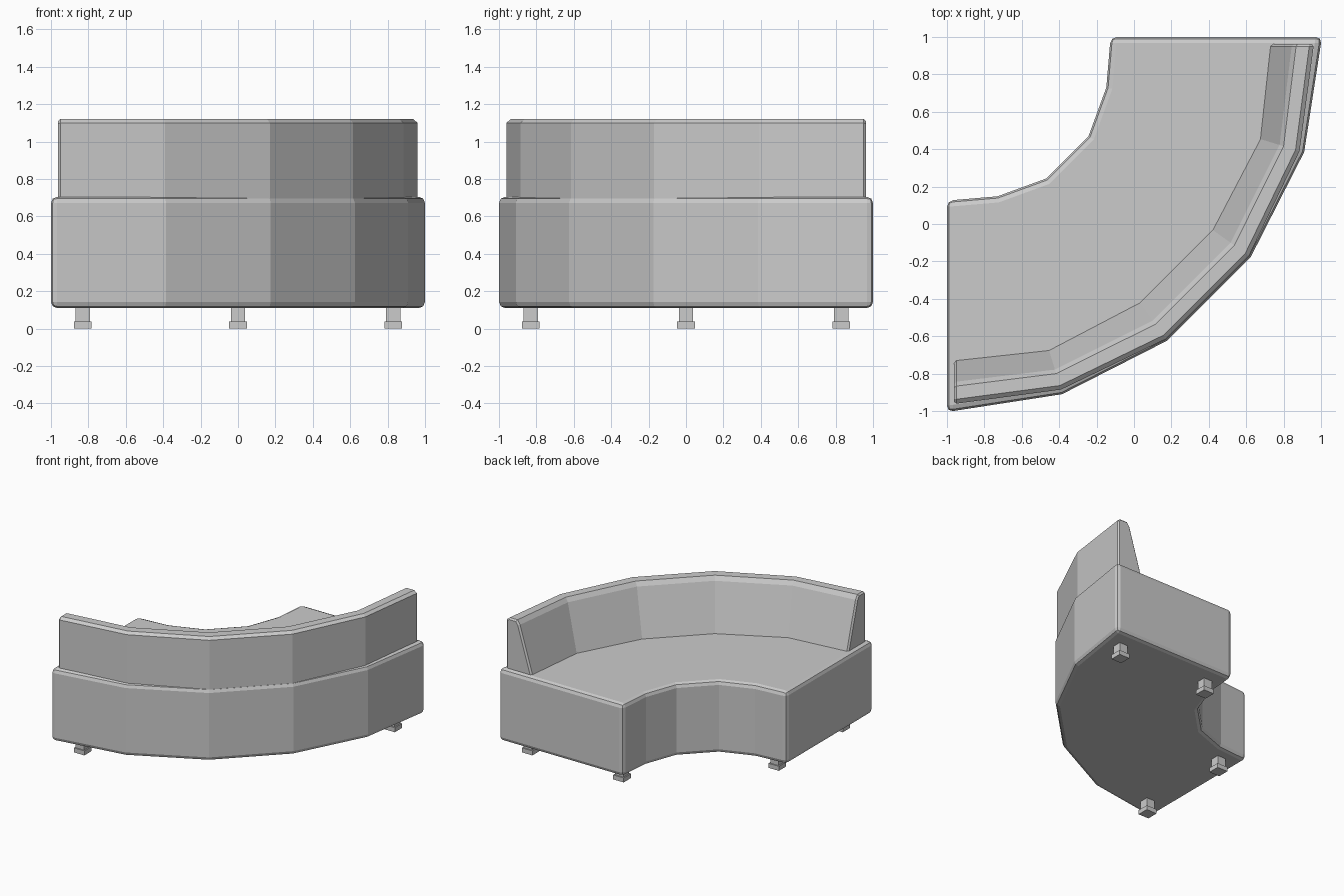
import bpy
import bmesh
from mathutils import Vector

cube = bpy.data.objects.get("Cube")
if cube:
    bpy.data.objects.remove(cube, do_unlink=True)

fabric = bpy.data.materials.new("light_grey")
fabric.use_nodes = True
grey = (0.6, 0.6, 0.6, 1)
fabric.diffuse_color = grey
fabric.node_tree.nodes["Principled BSDF"].inputs["Base Color"].default_value = grey


def finish(bm, name):
    bmesh.ops.recalc_face_normals(bm, faces=bm.faces)
    mesh = bpy.data.meshes.new(name)
    bm.to_mesh(mesh)
    bm.free()
    mesh.materials.append(fabric)
    obj = bpy.data.objects.new(name, mesh)
    bpy.context.collection.objects.link(obj)
    return obj


def arc(half):
    """Complete a curve by reflecting its half across the sofa's diagonal."""
    return [Vector(p) for p in half] + [Vector((-y, -x)) for x, y in reversed(half)]


# Seat base: curved outline, extruded, with rounded rims and corners
outer = arc([(-1, -1.005), (-0.385, -0.91), (0.175, -0.625)])
inner = arc([(-1, 0.125), (-0.73, 0.148), (-0.47, 0.243)])
outline = outer + inner[::-1]
corners = [outer[0], outer[-1], inner[0], inner[-1]]

bm = bmesh.new()
bottom = bm.faces.new([bm.verts.new((p.x, p.y, 0.11)) for p in outline])
side = bmesh.ops.extrude_face_region(bm, geom=[bottom])["geom"]
for v in side:
    if isinstance(v, bmesh.types.BMVert):
        v.co.z = 0.705
bmesh.ops.recalc_face_normals(bm, faces=bm.faces)
rounded = []
for e in bm.edges:
    a, b = e.verts
    flat = abs(a.co.z - b.co.z) < 0.01
    if flat or any((a.co.xy - c).length < 0.01 for c in corners):
        rounded.append(e)
bmesh.ops.bevel(bm, geom=rounded, offset=0.033, segments=2, profile=0.5, affect='EDGES')
finish(bm, "seat_base")

# Backrest: sloped cross-section lofted between its outer and inner curves
back_outer = arc([(-0.962, -0.962), (-0.39, -0.885), (0.17, -0.615)])
back_inner = arc([(-0.962, -0.727), (-0.455, -0.672), (0.03, -0.418)])
section = [(0, 0.69), (0, 1.1), (0.1, 1.12), (0.4, 1.12), (0.5, 1.085), (1, 0.69)]

bm = bmesh.new()
rings = []
for o, i in zip(back_outer, back_inner):
    rings.append([bm.verts.new((*o.lerp(i, t), z)) for t, z in section])
n = len(section)
for r, s in zip(rings, rings[1:]):
    for k in range(n):
        bm.faces.new((r[k], r[(k + 1) % n], s[(k + 1) % n], s[k]))
caps = [bm.faces.new(rings[0]), bm.faces.new(rings[-1])]
bmesh.ops.recalc_face_normals(bm, faces=bm.faces)
cap_edges = [e for f in caps for e in f.edges if max(v.co.z for v in e.verts) > 0.8]
bmesh.ops.bevel(bm, geom=cap_edges, offset=0.012, segments=1, affect='EDGES')
finish(bm, "backrest")


# Legs: a square stem on a wider foot
def add_box(bm, x, y, width, z0, z1):
    verts = bmesh.ops.create_cube(bm, size=1)["verts"]
    bmesh.ops.scale(bm, vec=(width, width, z1 - z0), verts=verts)
    bmesh.ops.translate(bm, vec=(x, y, (z0 + z1) / 2), verts=verts)


places = {
    "leg_front_right": (-0.83, -0.83),
    "leg_middle_right": (-0.83, 0),
    "leg_back_middle": (0, 0.83),
    "leg_back_left": (0.83, 0.83),
}
for name, (x, y) in places.items():
    bm = bmesh.new()
    add_box(bm, x, y, 0.095, 0, 0.037)
    add_box(bm, x, y, 0.075, 0.037, 0.12)
    finish(bm, name)
